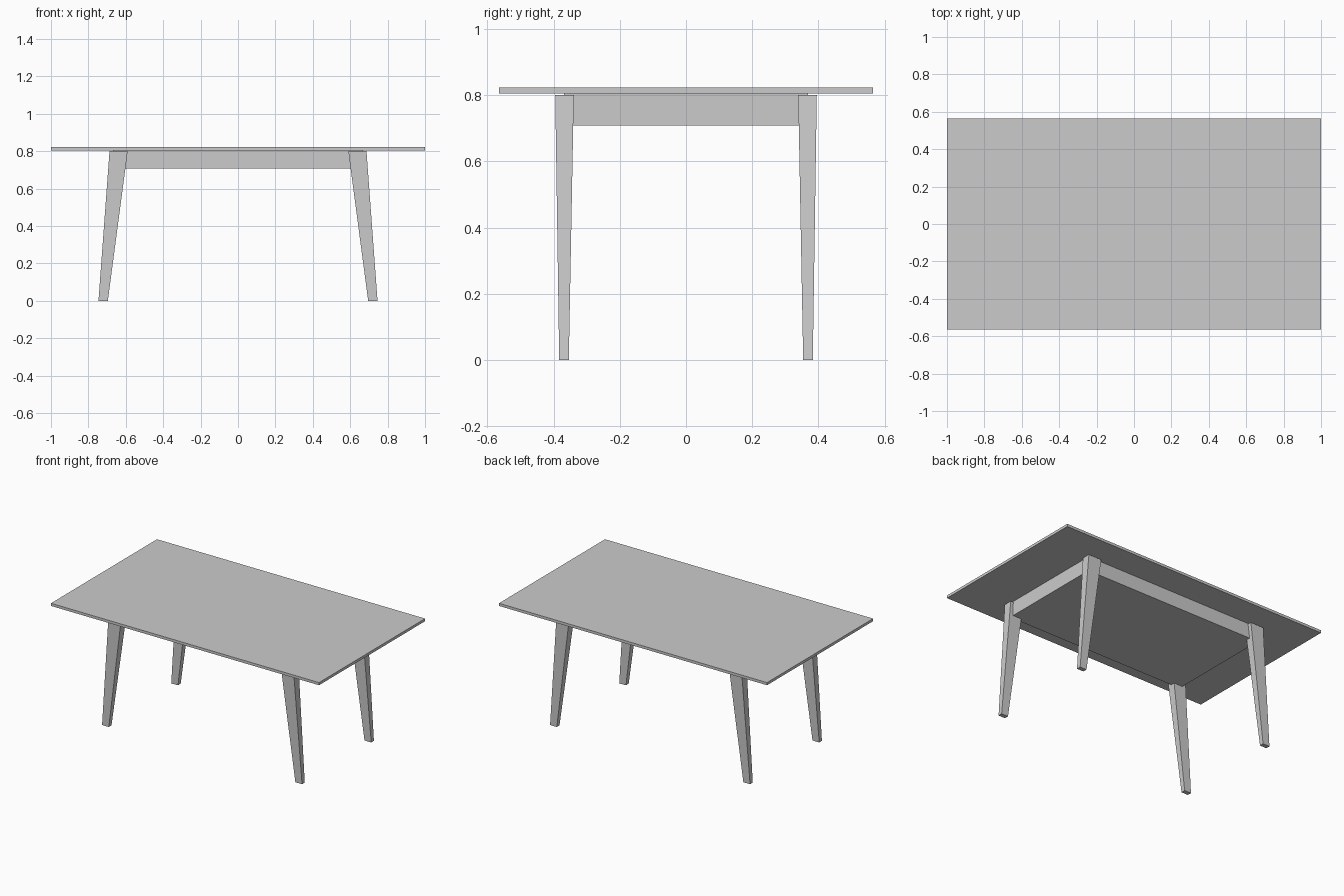
import bpy, bmesh

if "Cube" in bpy.data.objects:
    bpy.data.objects.remove(bpy.data.objects["Cube"])


def hexahedron(name, bottom, top, z0, z1):
    """Tapered block; bottom and top are (x0, x1, y0, y1) rectangles."""
    bm = bmesh.new()
    rings = []
    for (x0, x1, y0, y1), z in ((bottom, z0), (top, z1)):
        rings.append([bm.verts.new((x, y, z))
                      for x, y in ((x0, y0), (x1, y0), (x1, y1), (x0, y1))])
    lo, hi = rings
    bm.faces.new(lo[::-1])
    bm.faces.new(hi)
    for i in range(4):
        j = (i + 1) % 4
        bm.faces.new((lo[i], lo[j], hi[j], hi[i]))
    bmesh.ops.recalc_face_normals(bm, faces=bm.faces)
    mesh = bpy.data.meshes.new(name)
    bm.to_mesh(mesh)
    bm.free()
    obj = bpy.data.objects.new(name, mesh)
    bpy.context.collection.objects.link(obj)
    return obj


# Thin overhanging top
slab = (-1.0, 1.0, -0.565, 0.565)
hexahedron("tabletop", slab, slab, 0.805, 0.823)

# Solid apron block under the top, ending inside the legs
block = (-0.667, 0.667, -0.368, 0.368)
hexahedron("apron", block, block, 0.708, 0.805)

# Four splayed, tapered legs
for sx, side in ((-1, "left"), (1, "right")):
    for sy, end in ((-1, "front"), (1, "back")):
        foot = [sx * v for v in (0.696, 0.746)] + [sy * v for v in (0.354, 0.383)]
        head = [sx * v for v in (0.590, 0.687)] + [sy * v for v in (0.339, 0.395)]
        hexahedron(f"{end}_{side}_leg", foot, head, 0.0, 0.80)
